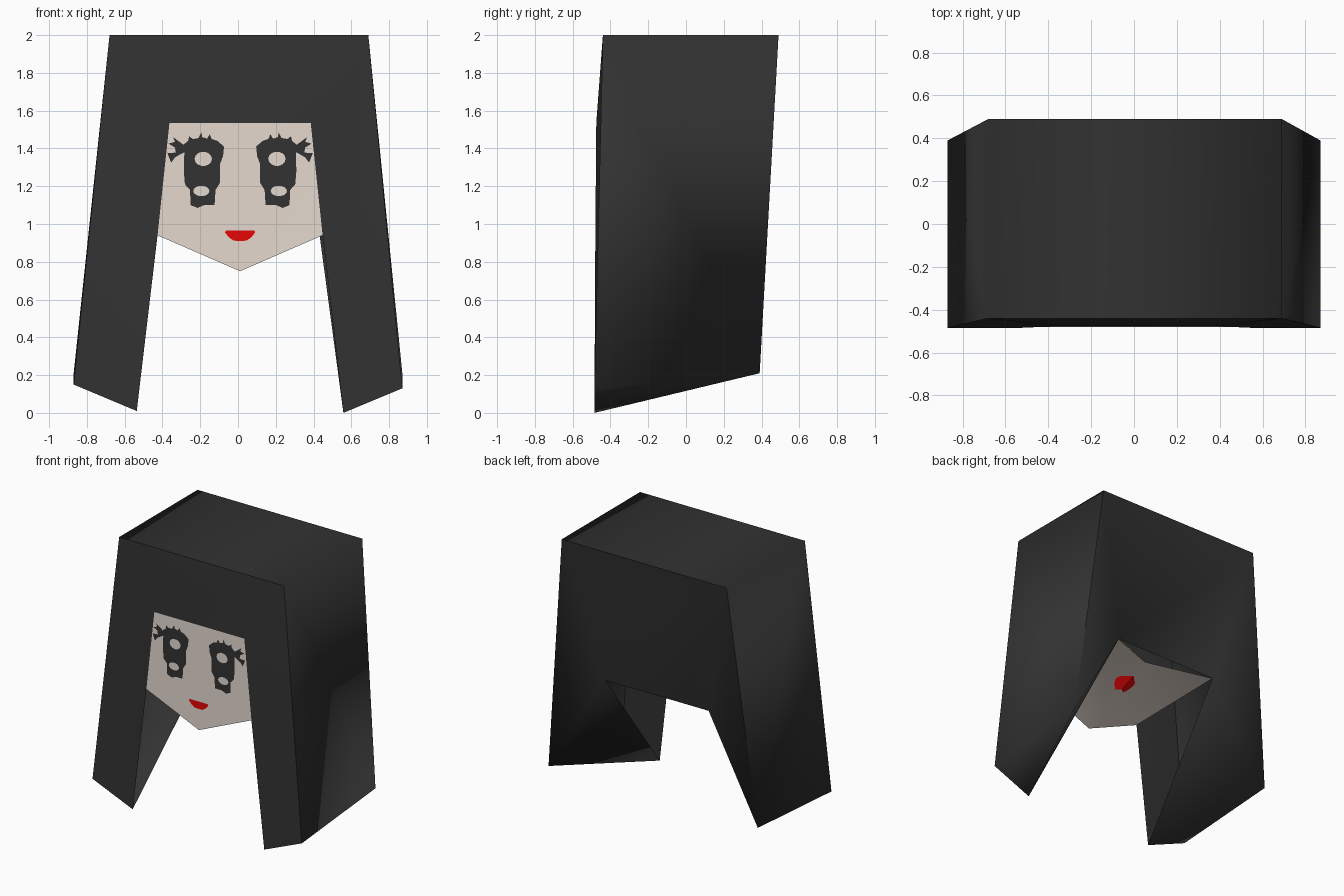
import bpy, bmesh, math

if "Cube" in bpy.data.objects:
    bpy.data.objects.remove(bpy.data.objects["Cube"])

MID = 0.011  # the face and fringe sit a hair right of centre


def material(name, rgb):
    m = bpy.data.materials.new(name)
    m.diffuse_color = (*rgb, 1)
    m.use_nodes = True
    m.node_tree.nodes["Principled BSDF"].inputs["Base Color"].default_value = m.diffuse_color
    return m


HAIR = material("charcoal hair", (0.032, 0.032, 0.032))
SKIN = material("pale skin", (0.78, 0.69, 0.62))
RED = material("lip red", (0.80, 0.002, 0.002))


def build(name, polys, mat, smooth_angle=0):
    """Join a list of 3D polygons into one object."""
    bm = bmesh.new()
    for poly in polys:
        bm.faces.new([bm.verts.new(p) for p in poly])
    bmesh.ops.remove_doubles(bm, verts=bm.verts, dist=0.0005)
    bmesh.ops.triangulate(bm, faces=bm.faces)
    bmesh.ops.recalc_face_normals(bm, faces=bm.faces)
    if smooth_angle:  # smooth shading, sharp where the bend is steep
        limit = math.radians(smooth_angle)
        for f in bm.faces:
            f.smooth = True
        for e in bm.edges:
            e.smooth = len(e.link_faces) == 2 and e.calc_face_angle() < limit
    me = bpy.data.meshes.new(name)
    bm.to_mesh(me)
    bm.free()
    me.materials.append(mat)
    ob = bpy.data.objects.new(name, me)
    bpy.context.collection.objects.link(ob)
    return ob


def corners(s):
    """Named corners of one side (s = -1 left, 1 right)."""
    m = lambda x, y, z: (s * x + MID, y, z)
    return dict(
        front_top=(s * .685 + .005, -.44, 2), back_top=(s * .685 + .005, .49, 2),
        fringe=m(.374, -.475, 1.535), jaw=m(.437, -.48, .94),
        tip=m(.547, -.485, .005 - s * .005), nape=(s * .43, .345, .955),
        front_low=(s * .87, -.485, .14 - s * .01), back_low=(s * .87, .39, .21))


L, R = corners(-1), corners(1)

# Hair: boxy shell with two long front locks and a notched back
hair = [
    [L["front_top"], R["front_top"], R["back_top"], L["back_top"]],
    [L["front_top"], L["fringe"], R["fringe"], R["front_top"]],
    [L["back_top"], R["back_top"], R["nape"], L["nape"]],
]
for c in (L, R):
    hair += [[c[k] for k in keys.split()] for keys in (
        "front_top fringe jaw",
        "front_top jaw tip",
        "front_top tip front_low",
        "front_top front_low back_low",
        "front_top back_low back_top",
        "back_top back_low nape",
        "nape back_low tip",
        "front_low back_low tip")]
build("hair", hair, HAIR, 85)

# Face: pointed front panel and sloping underside of the chin
chin = (MID, -.48, .75)
throat = (MID, .13, 1.02)
face = [[L["fringe"], R["fringe"], R["jaw"], chin, L["jaw"]]]
for c in (L, R):
    face += [[c["jaw"], chin, throat], [c["jaw"], throat, c["nape"]]]
build("face", face, SKIN, 60)

# Eyes with lashes, drawn as thin plates: (outward offset, height)
EYE = [(.09, 1.36), (.085, 1.41), (.12, 1.44), (.15, 1.45), (.16, 1.475),
       (.175, 1.452), (.20, 1.46), (.205, 1.485), (.22, 1.455), (.25, 1.45),
       (.27, 1.465), (.275, 1.44), (.30, 1.42), (.355, 1.46), (.345, 1.435),
       (.378, 1.425), (.345, 1.405), (.34, 1.378), (.385, 1.375),
       (.365, 1.325), (.345, 1.352), (.315, 1.37), (.295, 1.38),
       (.298, 1.28), (.292, 1.21), (.265, 1.18), (.262, 1.10), (.225, 1.085),
       (.19, 1.10), (.135, 1.10), (.13, 1.18), (.105, 1.22), (.105, 1.32)]


def disc(cx, cz, rx, rz, n=14):
    return [(cx + rx * math.cos(2 * math.pi * i / n),
             cz + rz * math.sin(2 * math.pi * i / n)) for i in range(n)]


for s, side in ((-1, "left"), (1, "right")):
    plate = lambda pts, y: [(s * u + MID, y, z) for u, z in pts]
    build(side + "_eye", [plate(EYE, -.4815)], HAIR)
    build(side + "_eye_highlights",
          [plate(disc(.195, 1.345, .046, .038), -.484),
           plate(disc(.205, 1.175, .043, .028), -.484)], SKIN)

# Mouth, plus the same red patch carried on to the underside of the chin
HALF_LIP = [(0, .91), (.035, .912), (.06, .93), (.08, .955), (.075, .966), (0, .966)]


def under(s, x, z):
    y = (z - .75 - .432 * x) / .4426 - .48
    return (s * x + MID, y, z - .004)


build("mouth", [[(s * x + MID, -.4835, z) for x, z in HALF_LIP]
                for s in (-1, 1)], RED)
build("chin_patch", [[under(s, x, z) for x, z in HALF_LIP]
                     for s in (-1, 1)], RED)
